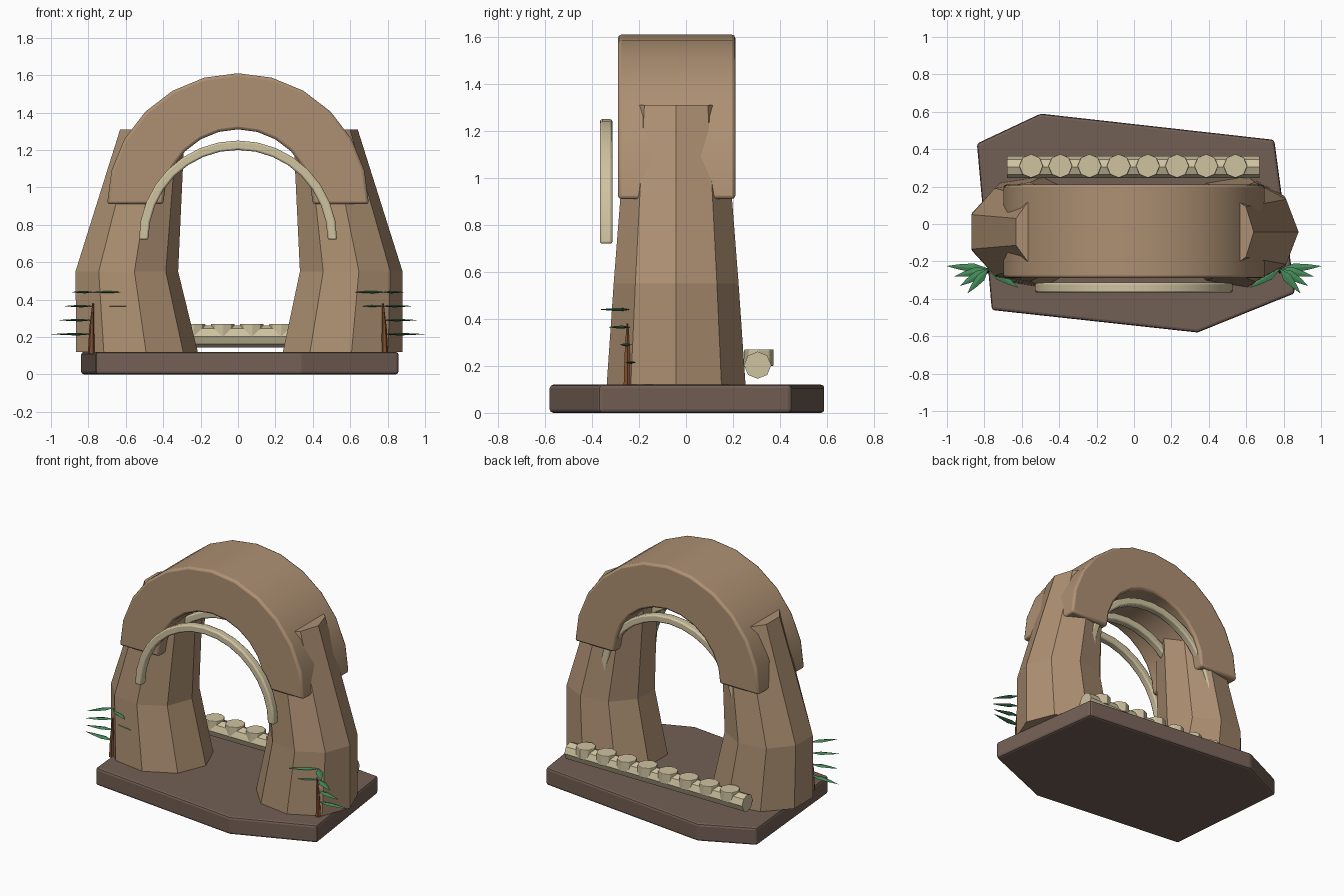
import bpy, bmesh
from math import cos, sin, pi, radians
from mathutils import Vector, Matrix

if "Cube" in bpy.data.objects:
    bpy.data.objects.remove(bpy.data.objects["Cube"])


def material(name, rgb):
    m = bpy.data.materials.new(name)
    m.diffuse_color = (*rgb, 1)
    m.use_nodes = True
    m.node_tree.nodes["Principled BSDF"].inputs["Base Color"].default_value = m.diffuse_color
    return m


STONE = material("sandstone", (0.42, 0.28, 0.17))
EARTH = material("dark_earth", (0.17, 0.115, 0.09))
BONE = material("pale_bone", (0.62, 0.54, 0.35))
LEAF = material("leaf_green", (0.06, 0.25, 0.10))
BARK = material("bark", (0.22, 0.08, 0.03))


def loft(name, rings, mat, bevel=0, smooth=False):
    """Skin a list of equal-length point rings and cap both ends."""
    bm = bmesh.new()
    loops = [[bm.verts.new(p) for p in ring] for ring in rings]
    n = len(loops[0])
    for a, b in zip(loops, loops[1:]):
        for i in range(n):
            j = (i + 1) % n
            bm.faces.new((a[i], a[j], b[j], b[i]))
    bm.faces.new(loops[0])
    bm.faces.new(loops[-1])
    bmesh.ops.recalc_face_normals(bm, faces=bm.faces)
    mesh = bpy.data.meshes.new(name)
    bm.to_mesh(mesh)
    bm.free()
    ob = bpy.data.objects.new(name, mesh)
    bpy.context.collection.objects.link(ob)
    mesh.materials.append(mat)
    if bevel:
        mod = ob.modifiers.new("bevel", 'BEVEL')
        mod.width, mod.segments, mod.limit_method = bevel, 2, 'ANGLE'
    if smooth:
        bpy.ops.object.select_all(action='DESELECT')
        ob.select_set(True)
        bpy.context.view_layer.objects.active = ob
        bpy.ops.object.shade_smooth_by_angle(angle=radians(25))
    return ob


def ellipse(cx, cy, z, rx, ry, n):
    return [(cx + rx * cos(2 * pi * i / n), cy + ry * sin(2 * pi * i / n), z)
            for i in range(n)]


def half_ring(name, r_in, r_out, y0, y1, zc, segs, mat, bevel):
    rings = []
    for i in range(segs + 1):
        c, s = cos(pi * i / segs), sin(pi * i / segs)
        rings.append([(r * c, y, zc + r * s)
                      for r, y in ((r_in, y0), (r_out, y0), (r_out, y1), (r_in, y1))])
    return loft(name, rings, mat, bevel, True)


# Irregular six-sided ground slab
outline = [(-0.84, 0.43), (-0.50, 0.59), (0.75, 0.45),
           (0.86, -0.37), (0.34, -0.58), (-0.76, -0.46)]
loft("ground_slab", [[(x, y, z) for x, y in outline] for z in (0, 0.12)], EARTH, 0.015)

# Nine-sided tapering pillars: z, centre x, radius x, radius y
right = [(0.12, 0.55, 0.33, 0.30), (0.55, 0.597, 0.283, 0.27), (1.31, 0.462, 0.178, 0.21)]
left = [(0.12, -0.55, 0.335, 0.30), (0.55, -0.603, 0.283, 0.27), (1.31, -0.463, 0.178, 0.21)]
for name, rows in (("right_pillar", right), ("left_pillar", left)):
    loft(name, [ellipse(cx, -0.042, z, rx, ry, 9) for z, cx, rx, ry in rows], STONE)

# Heavy arch resting on the pillars
half_ring("stone_arch", 0.40, 0.70, -0.29, 0.21, 0.91, 12, STONE, 0.015)

# Rib hoops through the passage
for i, y in enumerate((-0.34, -0.09, 0.16)):
    half_ring(f"rib_hoop_{i + 1}", 0.48, 0.53, y - 0.027, y + 0.027, 0.72, 16, BONE, 0.01)

# Spine bar along the back with octagonal knobs
loft("spine_bar", [[(x, 0.305 + 0.058 * cos(pi * k / 4), 0.203 + 0.058 * sin(pi * k / 4))
                    for k in range(8)] for x in (-0.68, 0.67)], BONE)
for i in range(8):
    x = -0.55 + i * 0.156
    loft(f"spine_knob_{i + 1}", [ellipse(x, 0.31, z, 0.064, 0.064, 8)
                                 for z in (0.20, 0.27)], BONE, 0.004)


def leaf(name, base, tip):
    """Thin flat spindle from base to tip."""
    a, b = Vector(base), Vector(tip)
    side = (b - a).cross(Vector((0, 0, 1))).normalized()
    rings = []
    for t, w in ((0, 0.1), (0.35, 1), (0.7, 0.6), (1, 0.03)):
        p = a.lerp(b, t)
        rings.append([p + side * 0.024 * w, p + Vector((0, 0, 0.007 * w)),
                      p - side * 0.024 * w, p - Vector((0, 0, 0.007 * w))])
    loft(name, rings, LEAF)


# Ferns at the outer front corner of each pillar
outer = [(0.215, 1.0, -0.225), (0.29, 0.96, -0.28), (0.365, 0.93, -0.33), (0.44, 0.89, -0.37)]
inner = [(0.365, 0.59, -0.315), (0.44, 0.62, -0.34)]
for side, s in (("right", 1), ("left", -1)):
    loft(f"{side}_fern_stem", [ellipse(s * x, -0.25, z, r, r, 6) for z, x, r in
                               ((0.11, 0.785, 0.018), (0.25, 0.782, 0.013), (0.38, 0.775, 0.004))], BARK)
    for i, (z, x, y) in enumerate(outer + inner):
        leaf(f"{side}_fern_leaf_{i + 1}", (s * 0.78, -0.24, z), (s * x, y, z))
